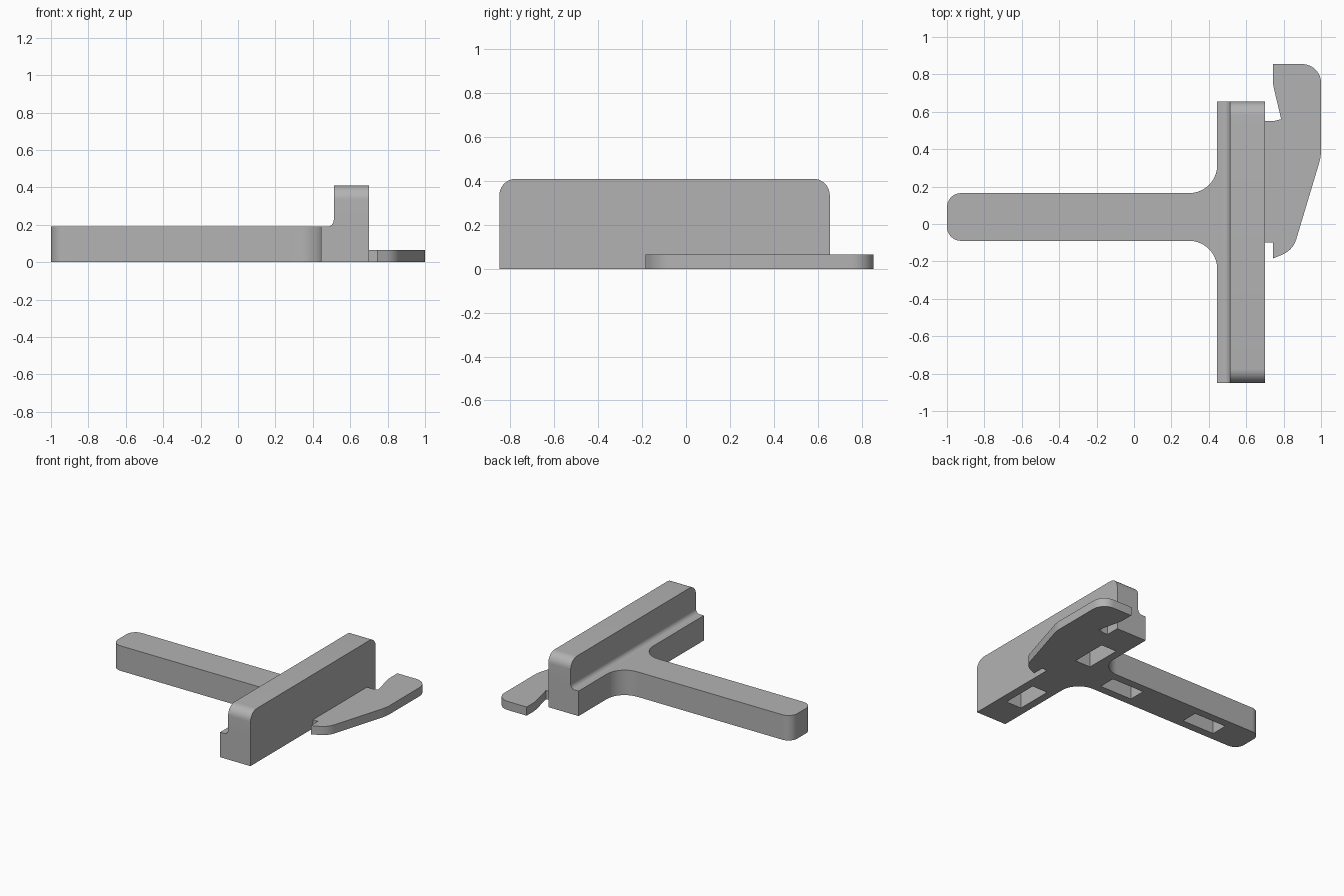
import bpy
import bmesh
import math
from mathutils import Vector, Matrix

cube = bpy.data.objects.get("Cube")
if cube:
    bpy.data.objects.remove(cube, do_unlink=True)

grey = bpy.data.materials.new("plain grey")
grey.use_nodes = True
colour = (0.45, 0.45, 0.45, 1)
grey.diffuse_color = colour
grey.node_tree.nodes["Principled BSDF"].inputs["Base Color"].default_value = colour


def rounded(corners, steps=10):
    """Outline from (u, v, radius) corners, each replaced by a tangent arc."""
    out = []
    for i, (u, v, r) in enumerate(corners):
        p = Vector((u, v))
        if r == 0:
            out.append(p)
            continue
        a = (Vector(corners[i - 1][:2]) - p).normalized()
        b = (Vector(corners[(i + 1) % len(corners)][:2]) - p).normalized()
        half = a.angle(b) / 2
        centre = p + (a + b).normalized() * r / math.sin(half)
        start = p + a * r / math.tan(half) - centre
        end = p + b * r / math.tan(half) - centre
        sweep = start.angle_signed(end)
        for k in range(steps + 1):
            out.append(centre + Matrix.Rotation(-sweep * k / steps, 2) @ start)
    return out


def extrude(name, outline, low, high, place):
    """Prism of an outline; place maps (u, v, depth) to a position."""
    bm = bmesh.new()
    face = bm.faces.new([bm.verts.new(place(p.x, p.y, low)) for p in outline])
    top = bmesh.ops.extrude_face_region(bm, geom=[face])["geom"]
    shift = Vector(place(0, 0, high)) - Vector(place(0, 0, low))
    bmesh.ops.translate(bm, vec=shift,
                        verts=[g for g in top if isinstance(g, bmesh.types.BMVert)])
    bmesh.ops.recalc_face_normals(bm, faces=bm.faces)
    mesh = bpy.data.meshes.new(name)
    bm.to_mesh(mesh)
    bm.free()
    mesh.materials.append(grey)
    obj = bpy.data.objects.new(name, mesh)
    bpy.context.collection.objects.link(obj)
    return obj


def flat(u, v, d):
    return (u, v, d)


def along_x(u, v, d):
    return (d, u, v)


def along_y(u, v, d):
    return (u, d, v)


# T-shaped base: long arm with rounded end, filleted into the crossbar
LEDGE, FRONT, BACK, INNER, OUTER = 0.19, -0.85, 0.655, 0.445, 0.70
base = extrude("base", rounded([
    (-1, -0.09, 0.075), (INNER, -0.09, 0.15), (INNER, FRONT, 0), (OUTER, FRONT, 0),
    (OUTER, BACK, 0), (INNER, BACK, 0), (INNER, 0.165, 0.15), (-1, 0.165, 0.075),
]), 0, LEDGE, flat)

# Rectangular pockets in the underside
bm = bmesh.new()
for x, y, w, h in [(-0.6, 0.037, 0.27, 0.13), (0.14, 0.037, 0.27, 0.13),
                   (0.57, -0.47, 0.13, 0.28), (0.57, 0.27, 0.13, 0.28)]:
    bmesh.ops.create_cube(bm, size=1, matrix=Matrix.Translation((x, y, 0))
                          @ Matrix.Diagonal((w, h, 0.25, 1)))
mesh = bpy.data.meshes.new("pocket_cutter")
bm.to_mesh(mesh)
bm.free()
mesh.materials.append(grey)
cutter = bpy.data.objects.new("pocket_cutter", mesh)
bpy.context.collection.objects.link(cutter)
cutter.hide_render = True
cut = base.modifiers.new("pockets", "BOOLEAN")
cut.operation, cut.solver, cut.object = "DIFFERENCE", "EXACT", cutter
bpy.context.view_layer.objects.active = base
bpy.ops.object.modifier_apply(modifier=cut.name)
bpy.data.objects.remove(cutter, do_unlink=True)

# Tall ridge with rounded upper ends
STEP = 0.512
ridge = extrude("ridge", rounded([
    (FRONT, LEDGE, 0), (BACK, LEDGE, 0), (BACK, 0.41, 0.075), (FRONT, 0.41, 0.075),
]), STEP, OUTER, along_x)

# Concave fillet between ledge and ridge
fillet = extrude("ledge_fillet", rounded([
    (STEP - 0.035, LEDGE, 0), (STEP, LEDGE, 0.035), (STEP, LEDGE + 0.035, 0),
])[1:-1] + [Vector((STEP, LEDGE))], FRONT, BACK, along_y)

# Thin hooked plate on the outer side
hook = extrude("hook_plate", rounded([
    (OUTER, -0.1, 0), (0.742, -0.1, 0), (0.742, -0.185, 0), (0.85, -0.14, 0.13),
    (1, 0.36, 0.25), (1, 0.855, 0.1), (0.742, 0.855, 0), (0.742, 0.75, 0.3),
    (0.787, 0.56, 0), (0.745, 0.55, 0.05), (OUTER, 0.55, 0),
]), 0, 0.066, flat)

# Smooth the arcs, keep the edges crisp
bpy.ops.object.select_all(action="DESELECT")
for obj in (base, ridge, fillet, hook):
    obj.select_set(True)
bpy.context.view_layer.objects.active = base
bpy.ops.object.shade_smooth_by_angle(angle=math.radians(30))
